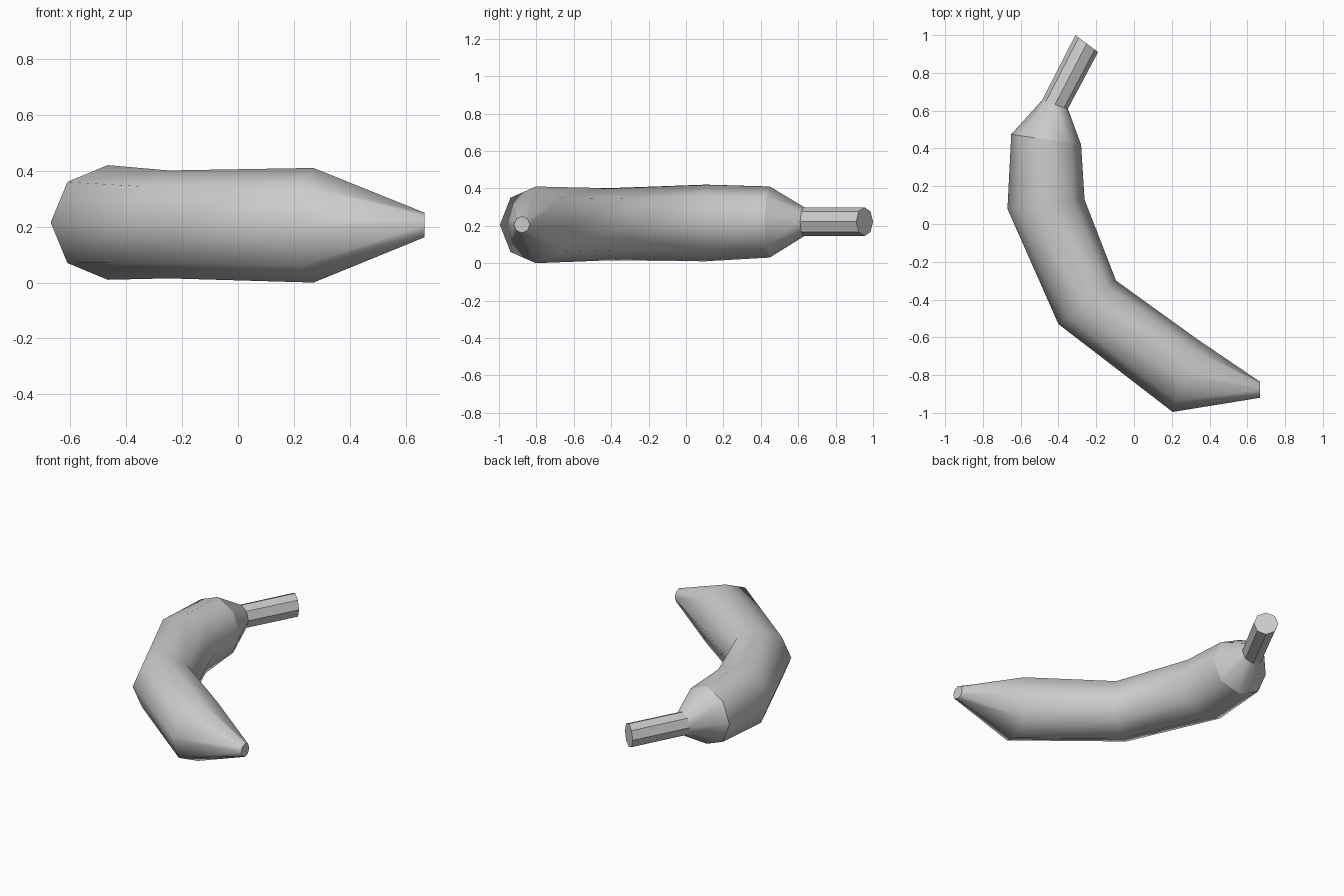
import bpy, bmesh, math
from mathutils import Vector

cube = bpy.data.objects.get("Cube")
if cube:
    bpy.data.objects.remove(cube, do_unlink=True)

SIDES = 8

# Cross-sections: outer edge x, y; inner edge x, y; centre height; half height
SECTIONS = [
    (-0.31, 1.0, -0.19, 0.91, 0.222, 0.077),     # stem end
    (-0.487, 0.655, -0.35, 0.61, 0.222, 0.077),  # stem base
    (-0.65, 0.475, -0.28, 0.42, 0.22, 0.19),     # shoulder
    (-0.67, 0.08, -0.262, 0.13, 0.215, 0.205),
    (-0.40, -0.53, -0.095, -0.30, 0.208, 0.193),
    (0.205, -0.995, 0.335, -0.61, 0.205, 0.205),
    (0.667, -0.92, 0.667, -0.835, 0.206, 0.044), # tip
]


def material(name, colour):
    mat = bpy.data.materials.new(name)
    mat.use_nodes = True
    mat.diffuse_color = colour
    mat.node_tree.nodes["Principled BSDF"].inputs["Base Color"].default_value = colour
    return mat


def loft(name, sections, smooth, mat, cap_start, cap_end):
    """Skin a tube of octagonal sections into one object."""
    bm = bmesh.new()
    rings = []
    for ox, oy, ix, iy, z, rz in sections:
        outer, inner = Vector((ox, oy, z)), Vector((ix, iy, z))
        centre, arm = (outer + inner) / 2, (outer - inner) / 2
        ring = []
        for i in range(SIDES):
            a = math.tau * i / SIDES
            up = Vector((0, 0, rz * math.sin(a)))
            ring.append(bm.verts.new(centre + arm * math.cos(a) + up))
        rings.append(ring)
    for r, s in zip(rings, rings[1:]):
        for i in range(SIDES):
            j = (i + 1) % SIDES
            bm.faces.new((r[i], r[j], s[j], s[i])).smooth = smooth
    caps = [rings[0]] * cap_start + [rings[-1]] * cap_end
    for ring in caps:
        for edge in bm.faces.new(ring).edges:
            edge.smooth = False
    bmesh.ops.recalc_face_normals(bm, faces=bm.faces)
    mesh = bpy.data.meshes.new(name)
    bm.to_mesh(mesh)
    bm.free()
    mesh.materials.append(mat)
    obj = bpy.data.objects.new(name, mesh)
    bpy.context.collection.objects.link(obj)
    return obj


grey = material("plain grey", (0.6, 0.6, 0.6, 1))

# Faceted stem, tapered shoulder, and smooth curved fruit meeting at crisp seams
loft("stem", SECTIONS[:2], False, grey, True, False)
loft("shoulder", SECTIONS[1:3], True, grey, False, False)
loft("fruit_body", SECTIONS[2:], True, grey, False, True)
